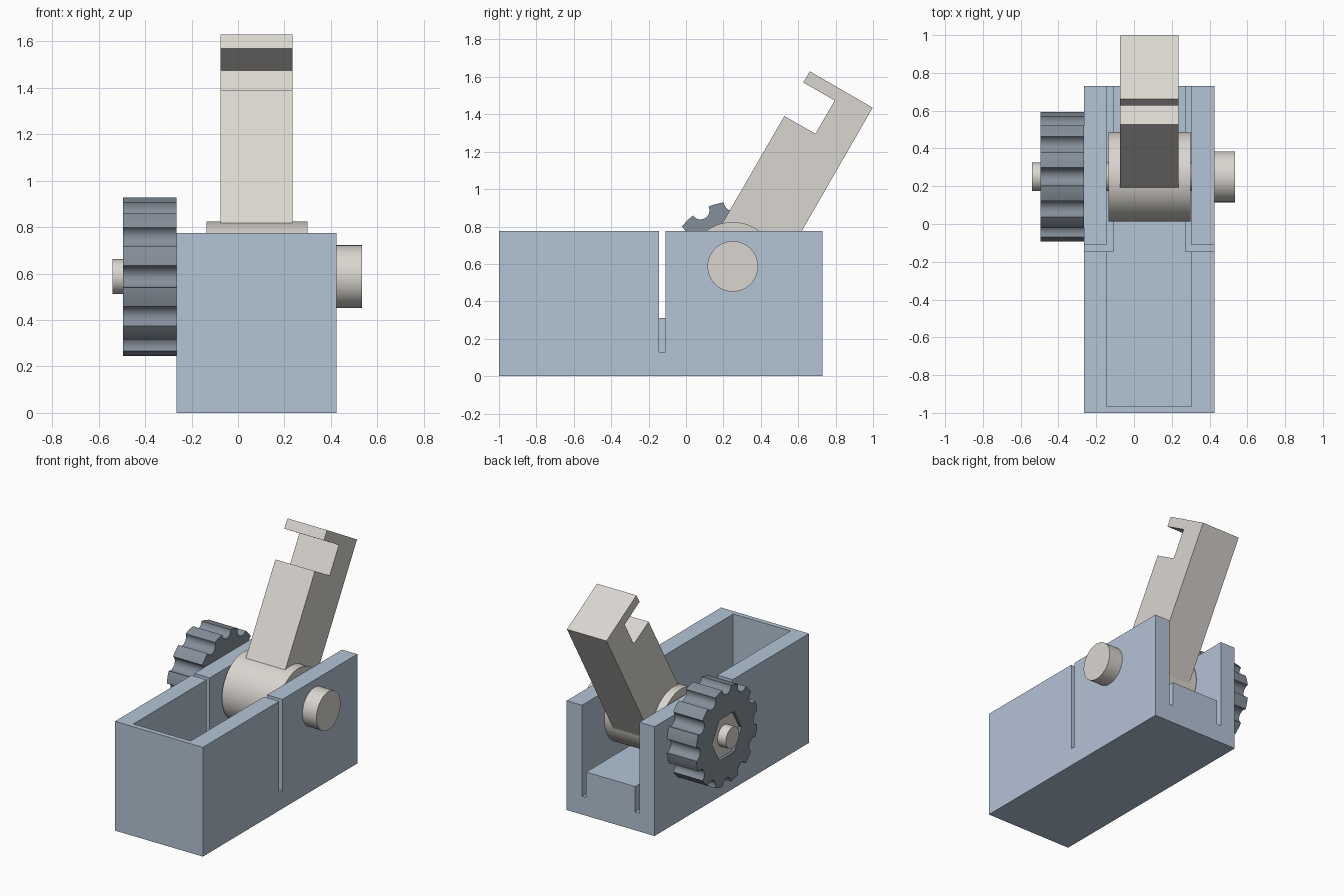
import bpy, bmesh
from math import cos, sin, pi, radians, asin
from mathutils import Vector

cube = bpy.data.objects.get("Cube")
if cube:
    bpy.data.objects.remove(cube, do_unlink=True)


def material(name, rgb):
    m = bpy.data.materials.new(name)
    m.use_nodes = True
    colour = tuple((c / 255) ** 2.2 for c in rgb) + (1,)
    m.diffuse_color = colour
    m.node_tree.nodes["Principled BSDF"].inputs["Base Color"].default_value = colour
    return m


BLUE = material("pale blue", (178, 194, 212))
IVORY = material("warm ivory", (217, 213, 207))
SLATE = material("slate grey", (132, 142, 153))

AXIS_Y, AXIS_Z = 0.25, 0.587


def extrude_x(name, profile, x0, x1, mat, smooth=False):
    """Prism along x from a (y, z) outline."""
    bm = bmesh.new()
    face = bm.faces.new([bm.verts.new((x0, y, z)) for y, z in profile])
    new = bmesh.ops.extrude_face_region(bm, geom=[face])["geom"]
    bmesh.ops.translate(bm, vec=Vector((x1 - x0, 0, 0)),
                        verts=[v for v in new if isinstance(v, bmesh.types.BMVert)])
    bmesh.ops.recalc_face_normals(bm, faces=bm.faces)
    me = bpy.data.meshes.new(name)
    bm.to_mesh(me)
    bm.free()
    ob = bpy.data.objects.new(name, me)
    bpy.context.collection.objects.link(ob)
    me.materials.append(mat)
    if smooth:
        select(ob)
        bpy.ops.object.shade_smooth_by_angle(angle=radians(30))
    return ob


def select(ob):
    bpy.ops.object.select_all(action='DESELECT')
    ob.select_set(True)
    bpy.context.view_layer.objects.active = ob


def box(name, x, y, z, mat):
    return extrude_x(name, [(y[0], z[0]), (y[1], z[0]), (y[1], z[1]), (y[0], z[1])],
                     x[0], x[1], mat)


def circle(r, n=64):
    return [(AXIS_Y + r * cos(2 * pi * i / n), AXIS_Z + r * sin(2 * pi * i / n))
            for i in range(n)]


def cut(target, cutter):
    cutter.hide_render = True
    mod = target.modifiers.new("cut", 'BOOLEAN')
    mod.operation = 'DIFFERENCE'
    mod.solver = 'EXACT'
    mod.object = cutter
    select(target)
    bpy.ops.object.modifier_apply(modifier=mod.name)
    bpy.data.objects.remove(cutter, do_unlink=True)


# Open-backed housing with a thin front wall
housing = box("housing", (-0.265, 0.425), (-1, 0.73), (0, 0.775), BLUE)
cut(housing, box("cavity", (-0.145, 0.305), (-0.965, 1), (0.31, 1), BLUE))

# L-shaped slots that free the two side arms
for wall, inner, outer in ((-0.145, -0.112, -0.4), (0.305, 0.272, 0.6)):
    cut(housing, box("long_slot", sorted((wall, inner)), (-0.145, 1), (0.13, 1), BLUE))
    cut(housing, box("cross_slot", sorted((outer, inner)), (-0.145, -0.11), (0.13, 1), BLUE))

# Drum, axle and pin head
extrude_x("drum", circle(0.237, 96), -0.135, 0.3, IVORY, True)
extrude_x("axle", circle(0.075), -0.54, 0.43, IVORY, True)
extrude_x("pin_head", circle(0.135), 0.425, 0.535, IVORY, True)

# Tilted lever with a hooked end
extrude_x("lever", [(0.06, 0.585), (0.36, 0.585), (0.46, 0.5), (0.998, 1.435),
                    (0.662, 1.63), (0.627, 1.57), (0.795, 1.474), (0.692, 1.296),
                    (0.526, 1.391)], -0.075, 0.235, IVORY)

# Scalloped knob
R, S, TEETH = 0.345, 0.048, 12
half = 2 * asin(S / (2 * R))
outline = []
for i in range(TEETH):
    a = 2 * pi * i / TEETH
    c = Vector((R * cos(a), R * sin(a)))
    sweep = pi - half
    for k in range(13):
        t = a + pi - sweep / 2 * (k / 6 - 1) * -1
        t = a + pi + (pi / 2 - half / 2) * (1 - k / 6)
        outline.append((AXIS_Y + c.x + S * cos(t), AXIS_Z + c.y + S * sin(t)))
    for k in range(1, 4):
        t = a + half + (2 * pi / TEETH - 2 * half) * k / 4
        outline.append((AXIS_Y + R * cos(t), AXIS_Z + R * sin(t)))
knob = extrude_x("knob", outline, -0.495, -0.265, SLATE)
cut(knob, extrude_x("hex_socket", circle(0.165, 6), -0.6, -0.3, SLATE))
select(knob)
bpy.ops.object.shade_smooth_by_angle(angle=radians(30))

# Hexagonal drive seated in the knob
extrude_x("hex_drive", circle(0.165, 6), -0.475, -0.29, IVORY)
